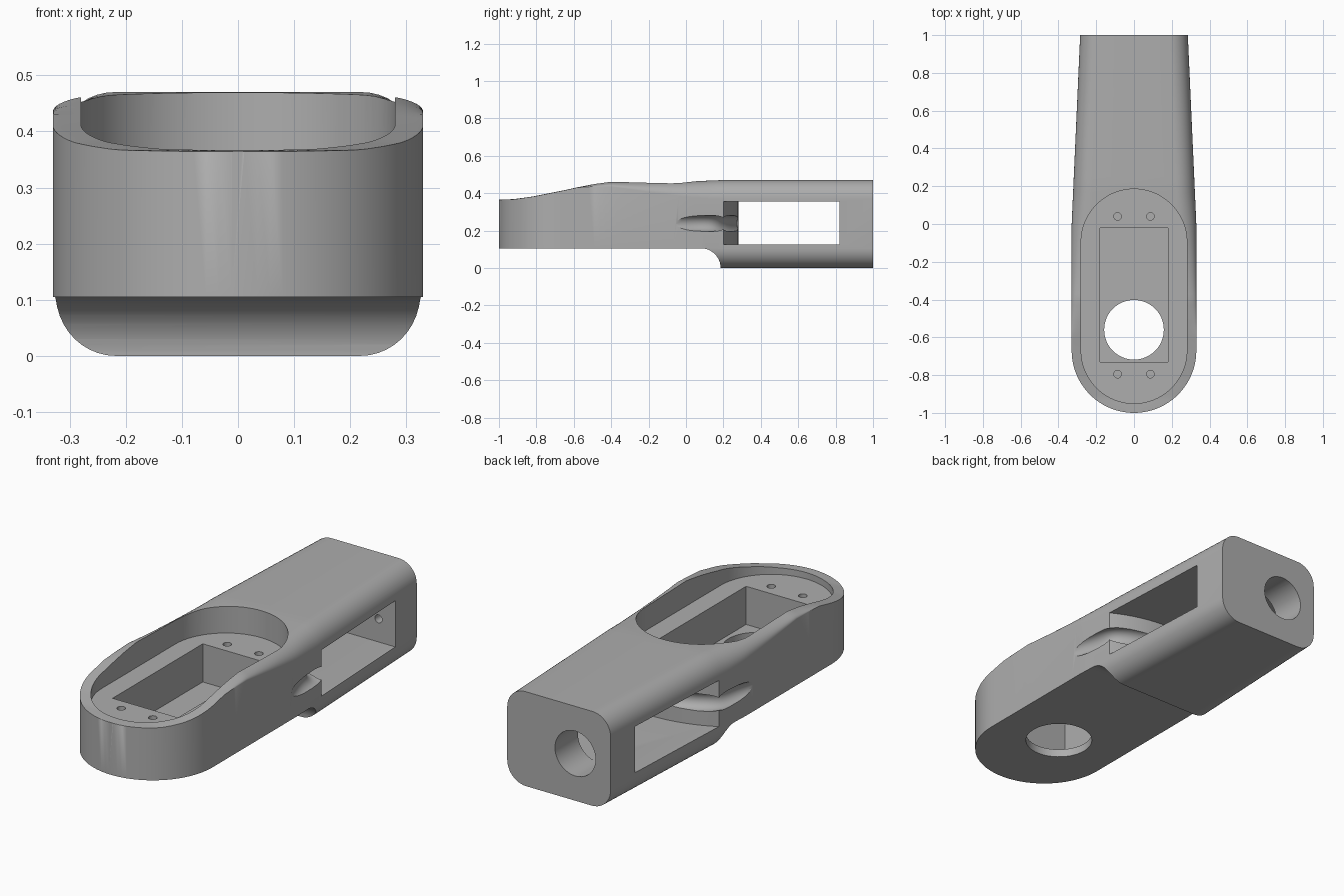
import bpy, bmesh, math
from mathutils import Vector

if "Cube" in bpy.data.objects:
    bpy.data.objects.remove(bpy.data.objects["Cube"], do_unlink=True)

grey = bpy.data.materials.new("plain_grey")
grey.use_nodes = True
grey.diffuse_color = (0.42, 0.42, 0.42, 1)
grey.node_tree.nodes["Principled BSDF"].inputs["Base Color"].default_value = (0.42, 0.42, 0.42, 1)


def make(name, bm):
    bmesh.ops.recalc_face_normals(bm, faces=bm.faces)
    mesh = bpy.data.meshes.new(name)
    bm.to_mesh(mesh)
    bm.free()
    mesh.materials.append(grey)
    obj = bpy.data.objects.new(name, mesh)
    bpy.context.collection.objects.link(obj)
    return obj


def loft(name, rings):
    """Skin a list of closed point loops and cap both ends."""
    bm = bmesh.new()
    loops = [[bm.verts.new(p) for p in ring] for ring in rings]
    n = len(loops[0])
    for a, b in zip(loops, loops[1:]):
        for i in range(n):
            j = (i + 1) % n
            bm.faces.new((a[i], a[j], b[j], b[i]))
    bm.faces.new(loops[0])
    bm.faces.new(loops[-1])
    return make(name, bm)


def prism(name, outline, axis, lo, hi):
    """Extrude a 2D outline along x, y or z."""
    place = {"x": lambda p, t: (t, p[0], p[1]),
             "y": lambda p, t: (p[0], t, p[1]),
             "z": lambda p, t: (p[0], p[1], t)}[axis]
    return loft(name, [[place(p, t) for p in outline] for t in (lo, hi)])


def arc(cx, cy, r, start, end, n):
    angles = [math.radians(start + (end - start) * i / n) for i in range(n + 1)]
    return [(cx + r * math.cos(a), cy + r * math.sin(a)) for a in angles]


def circle(cx, cy, r, n=32):
    return arc(cx, cy, r, 0, 360, n)[:-1]


def rect(x0, x1, y0, y1):
    return [(x0, y0), (x1, y0), (x1, y1), (x0, y1)]


def blend(points, y):
    """Smoothly interpolate a short table of (position, value)."""
    for (y0, v0), (y1, v1) in zip(points, points[1:]):
        if y <= y1:
            t = max(0, (y - y0) / (y1 - y0))
            return v0 + (v1 - v0) * t
    return points[-1][1]


# Arm body: rounded nose, sloping top, tapering tail
R, NOSE = 0.33, -0.67
top_line = [(-1, .365), (-.92, .368), (-.82, .382), (-.65, .416), (-.5, .449),
            (-.4, .465), (-.2, .463), (0, .462), (.2, .47), (1, .47)]
edge_drop = [(-.58, .001), (-.4, .03), (-.1, .07), (.15, .1), (1, .1)]


def half_width(y):
    if y < NOSE:
        return math.sqrt(max(0, R * R - (y - NOSE) ** 2))
    return R if y < 0 else R - 0.045 * y


def section(y):
    w, zt, drop = half_width(y), blend(top_line, y), blend(edge_drop, y)
    rx = min(0.1, w * 0.9)
    rb = 0.104
    bx = min(rb, w * 0.9)
    quarter = arc(0, 0, 1, 0, 90, 10)
    side = [(w - bx + bx * s, rb - rb * c) for s, c in
            [(math.sin(math.radians(9 * i)), math.cos(math.radians(9 * i))) for i in range(11)]]
    side += [(w - rx + rx * c, zt - drop + drop * s) for c, s in quarter]
    return [(x, y, z) for x, z in side] + [(-x, y, z) for x, z in reversed(side)]


stations = [NOSE - R * math.cos(math.radians(a)) for a in range(2, 90, 4)]
stations += [NOSE + 0.03 * i for i in range(30)] + [0.25, 0.5, 0.75, 1]
body = loft("arm_body", [section(y) for y in stations])

cutters = []


def cut(obj):
    obj.hide_render = True
    cutters.append(obj)


# Raised underside below the front half, ending in a cove
cut(prism("underside_step", [(-1.1, -.1), (.185, -.1)] + arc(.08, 0, .105, 0, 90, 16)
          + [(-1.1, .105)], "x", -.5, .5))

# Oval recess with a rectangular pocket and a round opening in its floor
cut(prism("oval_recess", arc(0, NOSE, .28, 180, 360, 40) + arc(0, -.095, .28, 0, 180, 40),
          "z", .335, .6))
cut(prism("rectangular_pocket", rect(-.18, .18, -.73, -.02), "z", .145, .5))
cut(prism("floor_opening", circle(0, -.56, .158, 48), "z", 0, .25))
for x in (-.087, .087):
    for y in (-.795, .04):
        cut(prism("screw_hole", circle(x, y, .02, 20), "z", .25, .4))

# Window through the tail, with a bulging front wall
bulge = arc(0, -.4, .68, 126, 54, 32)
cut(prism("tail_window", bulge + [(.5, .82), (-.5, .82)], "z", .125, .355))
cut(prism("tail_hole", circle(-.09, .235, .112, 40), "y", .7, 1.1))
cut(prism("tail_screw_hole", circle(.2, .24, .02, 20), "y", .75, .9))


# Curved cable grooves leading from each flank into the window
def groove(side):
    ctrl = [Vector((x * side, y, .238)) for x, y in
            [(.39, -.1), (.345, .04), (.305, .17), (.22, .245), (.06, .31)]]
    path = []
    for i in range(len(ctrl) - 1):
        a, b = ctrl[max(i - 1, 0)], ctrl[min(i + 2, len(ctrl) - 1)]
        p, q = ctrl[i], ctrl[i + 1]
        for k in range(6):
            t = k / 6
            path.append(.5 * (2 * p + (q - a) * t + (2 * a - 5 * p + 4 * q - b) * t * t
                              + (3 * p - a - 3 * q + b) * t ** 3))
    path.append(ctrl[-1])
    rings = []
    for i, p in enumerate(path):
        d = (path[min(i + 1, len(path) - 1)] - path[max(i - 1, 0)]).normalized()
        across = d.cross(Vector((0, 0, 1)))
        rings.append([p + across * u + Vector((0, 0, v)) for u, v in circle(0, 0, .043, 20)])
    return loft("cable_groove", rings)


for side in (-1, 1):
    cut(groove(side))

# Carve the body
bpy.ops.object.select_all(action="DESELECT")
bpy.context.view_layer.objects.active = body
body.select_set(True)
for c in cutters:
    mod = body.modifiers.new(c.name, "BOOLEAN")
    mod.operation, mod.solver, mod.object = "DIFFERENCE", "EXACT", c
    bpy.ops.object.modifier_apply(modifier=mod.name)
for c in cutters:
    bpy.data.objects.remove(c, do_unlink=True)
bpy.ops.object.shade_smooth_by_angle(angle=math.radians(30))
